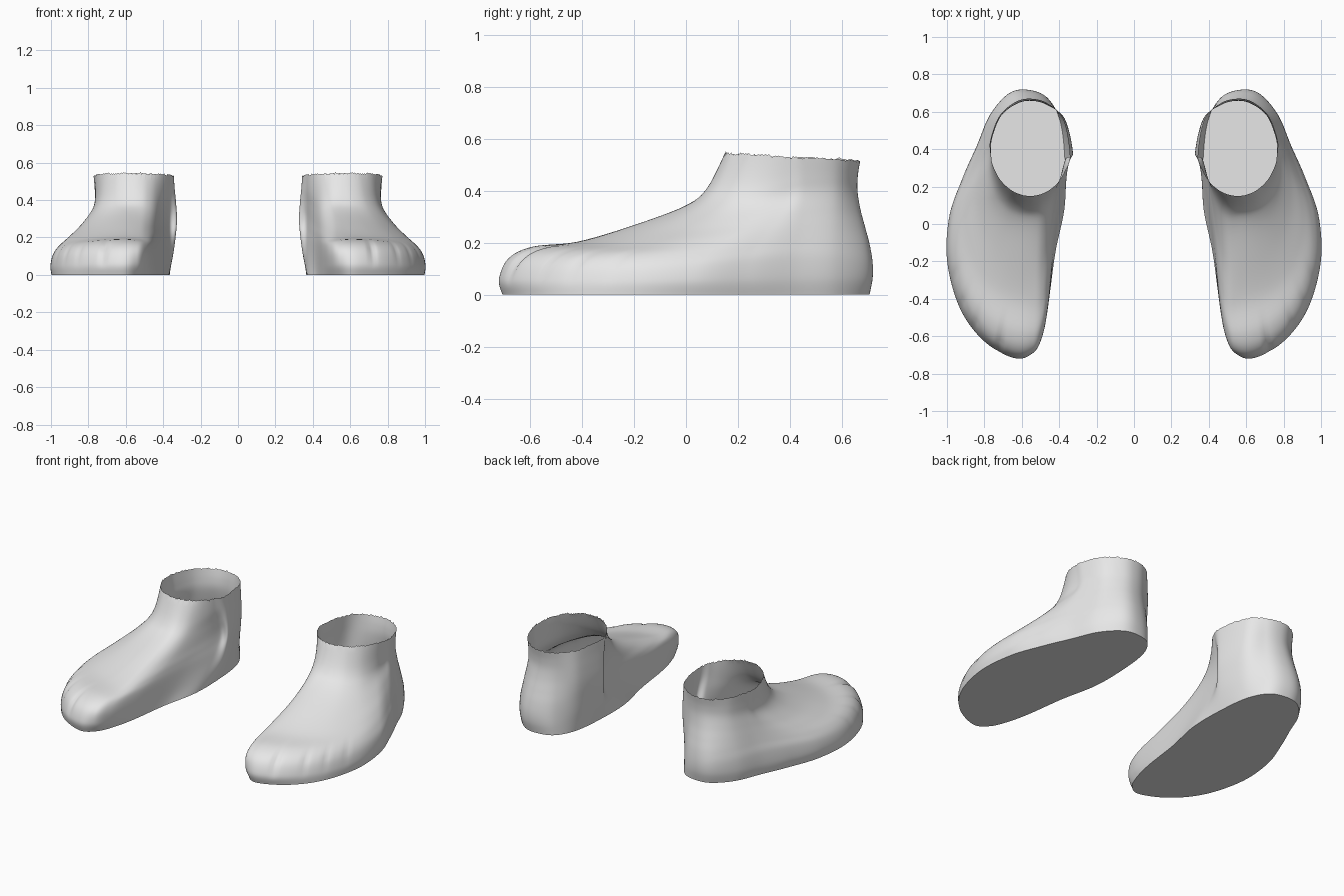
import bpy
import bmesh
import math
import random
from mathutils import Vector

if "Cube" in bpy.data.objects:
    bpy.data.objects.remove(bpy.data.objects["Cube"], do_unlink=True)

# Sole outline of the left foot: toe tip, outer side, heel, inner side
SOLE = [(.63, -.705), (.80, -.62), (.93, -.45), (.995, -.2), (.975, .05), (.90, .26),
        (.83, .42), (.76, .58), (.66, .685), (.56, .705), (.46, .67), (.395, .55),
        (.37, .35), (.37, .1), (.42, -.15), (.455, -.4), (.49, -.55), (.54, -.66)]
# Matching directions around the ankle opening, in degrees from the front
ANKLE = [0, 12, 28, 48, 68, 85, 100, 130, 158, 180, 205, 235, 280, 300, 315, 328, 340, 350]

# Rising profiles, as (share of the way from sole to ankle, height)
PROFILES = [
    # instep
    [(0, 0), (-.015, .06), (.03, .14), (.14, .185), (.35, .205), (.6, .27), (.83, .345), (.92, .41), (1, .545)],
    # outer ball
    [(0, 0), (-.01, .05), (.04, .11), (.15, .155), (.35, .2), (.6, .26), (.82, .335), (.93, .41), (1, .54)],
    # outer ankle
    [(0, 0), (-.2, .06), (-.1, .14), (.2, .2), (.5, .26), (.8, .32), (1.1, .39), (1.1, .45), (1, .525)],
    # heel
    [(0, 0), (-.3, .06), (-.3, .12), (0, .19), (.5, .26), (1, .33), (1.3, .4), (1.25, .46), (1, .515)],
    # inner ankle
    [(0, 0), (.5, .06), (1, .13), (1.35, .2), (1.6, .27), (1.6, .33), (1.4, .4), (1.15, .47), (1, .53)],
    # inner ball
    [(0, 0), (-.02, .05), (0, .11), (.1, .16), (.3, .2), (.58, .255), (.8, .33), (.92, .41), (1, .54)],
]
TOE_GAPS = [(.55, 1.0), (1.4, .5), (2.0, .45), (2.6, .4)]   # place on outline, strength
STEPS = 12      # points per outline span
RISE = 6        # rings per profile span


def spline(points, u, closed):
    """Smooth curve through the points at parameter u."""
    n = len(points)
    i = min(int(u), n - 1 if closed else n - 2)
    f = u - i

    def pick(k):
        return Vector(points[k % n] if closed else points[max(0, min(n - 1, k))])

    a, b, c, d = (pick(i + k) for k in (-1, 0, 1, 2))
    return b + (c - a) * f / 2 + (a * 2 - b * 5 + c * 4 - d) * f * f / 2 + (b * 3 - a - c * 3 + d) * f ** 3 / 2


def ankle_point(degrees):
    a = math.radians(degrees)
    return (.555 + .215 * math.sin(a), .41 - .26 * math.cos(a))


def toe_gap(u, s):
    """Depth of the shallow creases between the toes."""
    fade = max(0, 1 - abs(s - 2.1) / 1.5)
    return fade * sum(k * math.exp(-((u - g) / .09) ** 2) for g, k in TOE_GAPS)


def make_foot(name, side, material):
    rng = random.Random(4)
    rim = [ankle_point(a) for a in ANKLE]
    around = len(SOLE) * STEPS
    spans = len(PROFILES[0]) - 1
    bm = bmesh.new()
    columns = []
    for j in range(around):
        u = j / STEPS
        low, high = spline(SOLE, u, True), spline(rim, u, True)
        ragged = rng.uniform(-.007, .007) if j % 2 else 0
        column = []
        for r in range(spans * RISE + 1):
            s = r / RISE
            # Blend the neighbouring profiles around the foot
            across = [spline(p, s, False) for p in PROFILES]
            t, z = spline(across, u * len(PROFILES) / len(SOLE), True)
            gap = toe_gap(u, s)
            t, z = t + .014 * gap, z - .01 * gap
            if r == spans * RISE:
                z += ragged
            p = low.lerp(high, t)
            column.append(bm.verts.new((side * p.x, p.y, max(z, 0))))
        columns.append(column)

    # Skin, open at the ankle
    for j, left in enumerate(columns):
        right = columns[(j + 1) % around]
        for r in range(spans * RISE):
            quad = [left[r], right[r], right[r + 1], left[r + 1]]
            bm.faces.new(quad if side > 0 else quad[::-1])
    # Flat sole
    ring = [c[0] for c in columns]
    bm.faces.new(ring[::-1] if side > 0 else ring)

    mesh = bpy.data.meshes.new(name)
    bm.to_mesh(mesh)
    bm.free()
    mesh.materials.append(material)
    foot = bpy.data.objects.new(name, mesh)
    bpy.context.collection.objects.link(foot)
    bpy.ops.object.select_all(action='DESELECT')
    foot.select_set(True)
    bpy.context.view_layer.objects.active = foot
    bpy.ops.object.shade_smooth_by_angle(angle=math.radians(40))


grey = bpy.data.materials.new("light grey")
grey.use_nodes = True
grey.diffuse_color = (.8, .8, .8, 1)
grey.node_tree.nodes["Principled BSDF"].inputs["Base Color"].default_value = (.8, .8, .8, 1)

make_foot("left_foot", 1, grey)
make_foot("right_foot", -1, grey)
